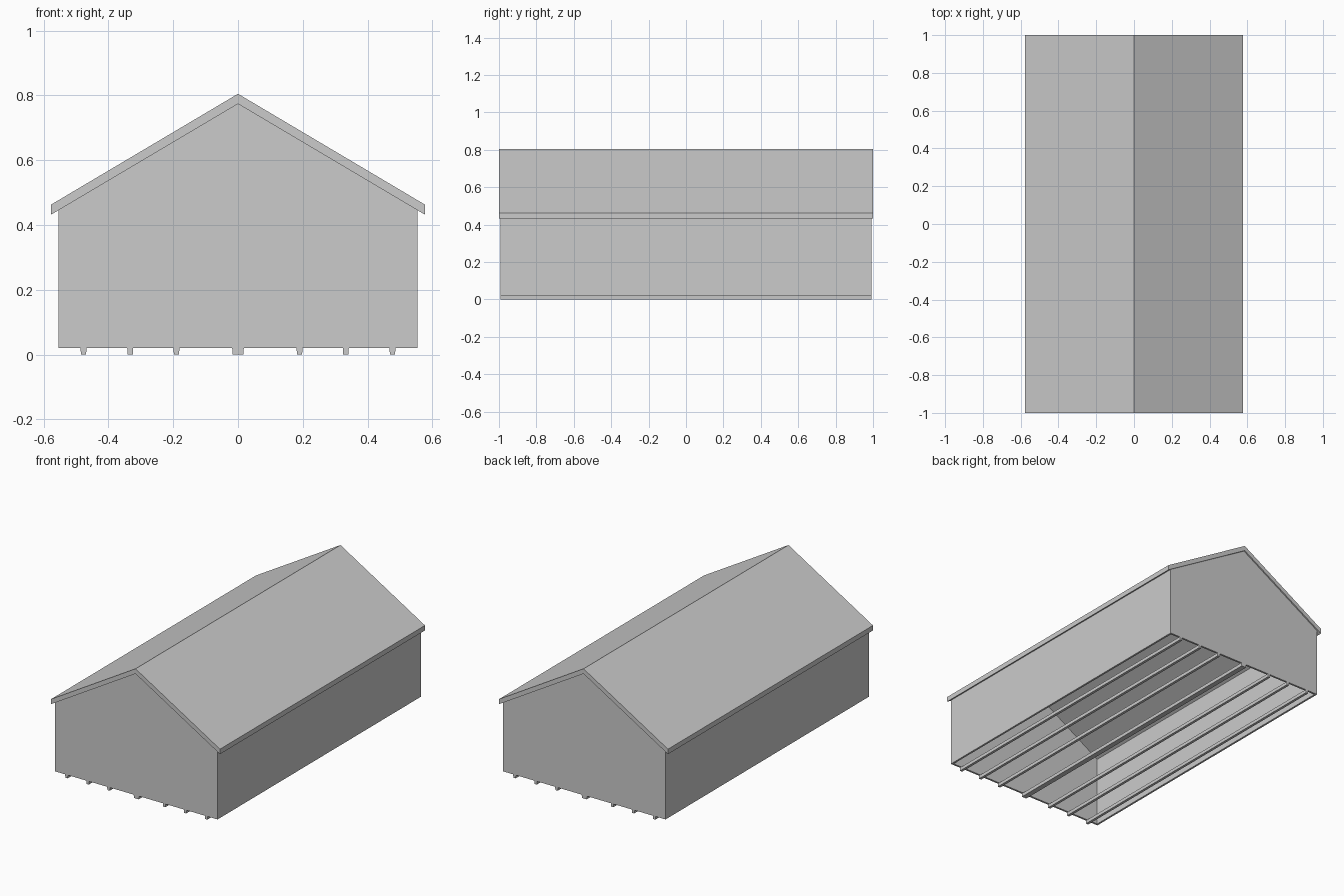
import bpy, bmesh

old = bpy.data.objects.get("Cube")
if old:
    bpy.data.objects.remove(old, do_unlink=True)

grey = bpy.data.materials.new("plain grey")
grey.use_nodes = True
COLOUR = (0.6, 0.6, 0.6, 1)
grey.diffuse_color = COLOUR
grey.node_tree.nodes["Principled BSDF"].inputs["Base Color"].default_value = COLOUR

HALF_W, HALF_L, BASE, THICK = 0.555, 0.992, 0.02, 0.012
EAVE_X, EAVE_Z, RIDGE_Z, ROOF_T = 0.577, 0.463, 0.805, 0.031
SLOPE = (RIDGE_Z - EAVE_Z) / EAVE_X


def underside(x):
    return RIDGE_Z - ROOF_T - SLOPE * abs(x)


def extrude_profile(name, profile, y0, y1):
    """Closed prism from an (x, z) outline, running along y."""
    bm = bmesh.new()
    face = bm.faces.new([bm.verts.new((x, y0, z)) for x, z in profile])
    new = bmesh.ops.extrude_face_region(bm, geom=[face])["geom"]
    verts = [v for v in new if isinstance(v, bmesh.types.BMVert)]
    bmesh.ops.translate(bm, verts=verts, vec=(0, y1 - y0, 0))
    bmesh.ops.recalc_face_normals(bm, faces=bm.faces)
    mesh = bpy.data.meshes.new(name)
    bm.to_mesh(mesh)
    bm.free()
    mesh.materials.append(grey)
    obj = bpy.data.objects.new(name, mesh)
    bpy.context.collection.objects.link(obj)
    return obj


# Pitched roof slab with vertical eave edges
top = [(-EAVE_X, EAVE_Z), (0, RIDGE_Z), (EAVE_X, EAVE_Z)]
extrude_profile("roof", top + [(x, z - ROOF_T) for x, z in reversed(top)], -1, 1)

# Gable end walls, fitted between the side walls
inner = HALF_W - THICK
gable = [(-inner, BASE), (inner, BASE), (inner, underside(inner)),
         (0, underside(0)), (-inner, underside(inner))]
extrude_profile("front_wall", gable, -HALF_L, -HALF_L + THICK)
extrude_profile("back_wall", gable, HALF_L - THICK, HALF_L)

# Long side walls; the building is open underneath
for side, name in ((1, "left_wall"), (-1, "right_wall")):
    wall = [(side * inner, BASE), (side * HALF_W, BASE),
            (side * HALF_W, underside(HALF_W)), (side * inner, underside(inner))]
    extrude_profile(name, wall, -HALF_L, HALF_L)

# Floor runners with slightly tapered sides
for i, x in enumerate((-0.477, -0.333, -0.19, 0, 0.19, 0.333, 0.477)):
    w = 0.018 if x == 0 else 0.009
    runner = [(x - w * 0.9, 0), (x + w * 0.9, 0), (x + w, BASE), (x - w, BASE)]
    extrude_profile(f"floor_runner_{i + 1}", runner, -HALF_L, HALF_L)
